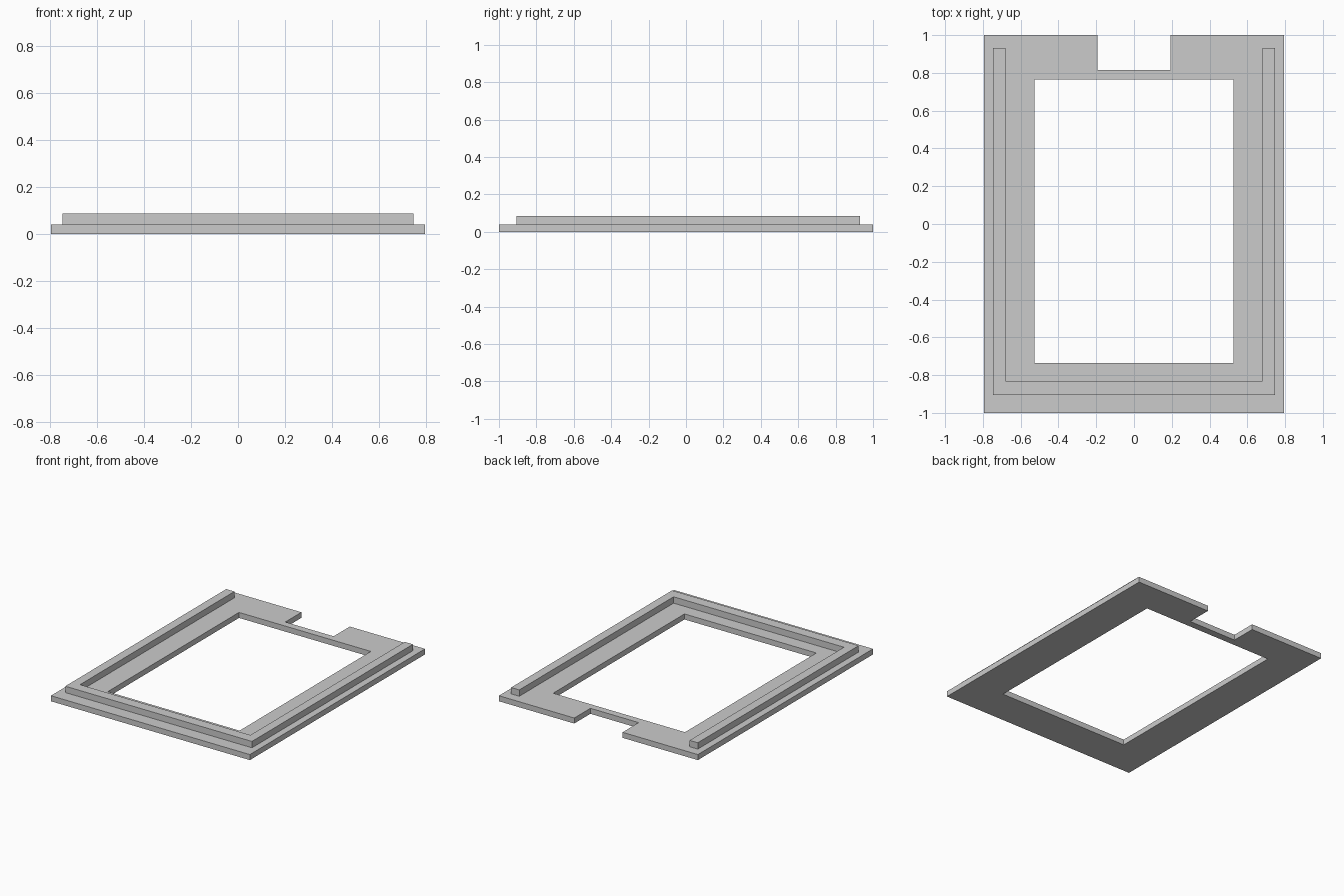
import bpy
import bmesh

cube = bpy.data.objects.get("Cube")
if cube:
    bpy.data.objects.remove(cube, do_unlink=True)

PLATE_TOP = 0.04
RAIL_TOP = 0.086

grey = bpy.data.materials.new("plain grey")
grey.use_nodes = True
colour = (0.6, 0.6, 0.6, 1)
grey.diffuse_color = colour
grey.node_tree.nodes["Principled BSDF"].inputs["Base Color"].default_value = colour


def prism(name, outline, z0, z1):
    """Extrude a counter-clockwise outline from z0 to z1."""
    bm = bmesh.new()
    face = bm.faces.new([bm.verts.new((x, y, z0)) for x, y in outline])
    result = bmesh.ops.extrude_face_region(bm, geom=[face], use_keep_orig=True)
    top = [v for v in result["geom"] if isinstance(v, bmesh.types.BMVert)]
    bmesh.ops.translate(bm, verts=top, vec=(0, 0, z1 - z0))
    bmesh.ops.recalc_face_normals(bm, faces=bm.faces)
    mesh = bpy.data.meshes.new(name)
    bm.to_mesh(mesh)
    bm.free()
    mesh.materials.append(grey)
    obj = bpy.data.objects.new(name, mesh)
    bpy.context.collection.objects.link(obj)
    return obj


def mirrored(half):
    """Complete a right-hand half outline across the x = 0 plane."""
    return half + [(-x, y) for x, y in reversed(half)]


# Flat plate with a notch in the back edge
plate = prism("base_plate", mirrored(
    [(0.795, -1), (0.795, 1), (0.193, 1), (0.193, 0.816)]), 0, PLATE_TOP)

# Rectangular window through the plate
cutter = prism("window_cutter", mirrored(
    [(0.527, -0.735), (0.527, 0.764)]), -0.1, 0.1)
cutter.hide_render = True
cut = plate.modifiers.new("window", "BOOLEAN")
cut.operation = "DIFFERENCE"
cut.solver = "EXACT"
cut.object = cutter
bpy.context.view_layer.objects.active = plate
bpy.ops.object.modifier_apply(modifier=cut.name)
bpy.data.objects.remove(cutter, do_unlink=True)

# Raised U-shaped rail, open at the back
prism("raised_rail", mirrored(
    [(0.746, -0.906), (0.746, 0.931), (0.681, 0.931), (0.681, -0.831)]),
    PLATE_TOP, RAIL_TOP)
